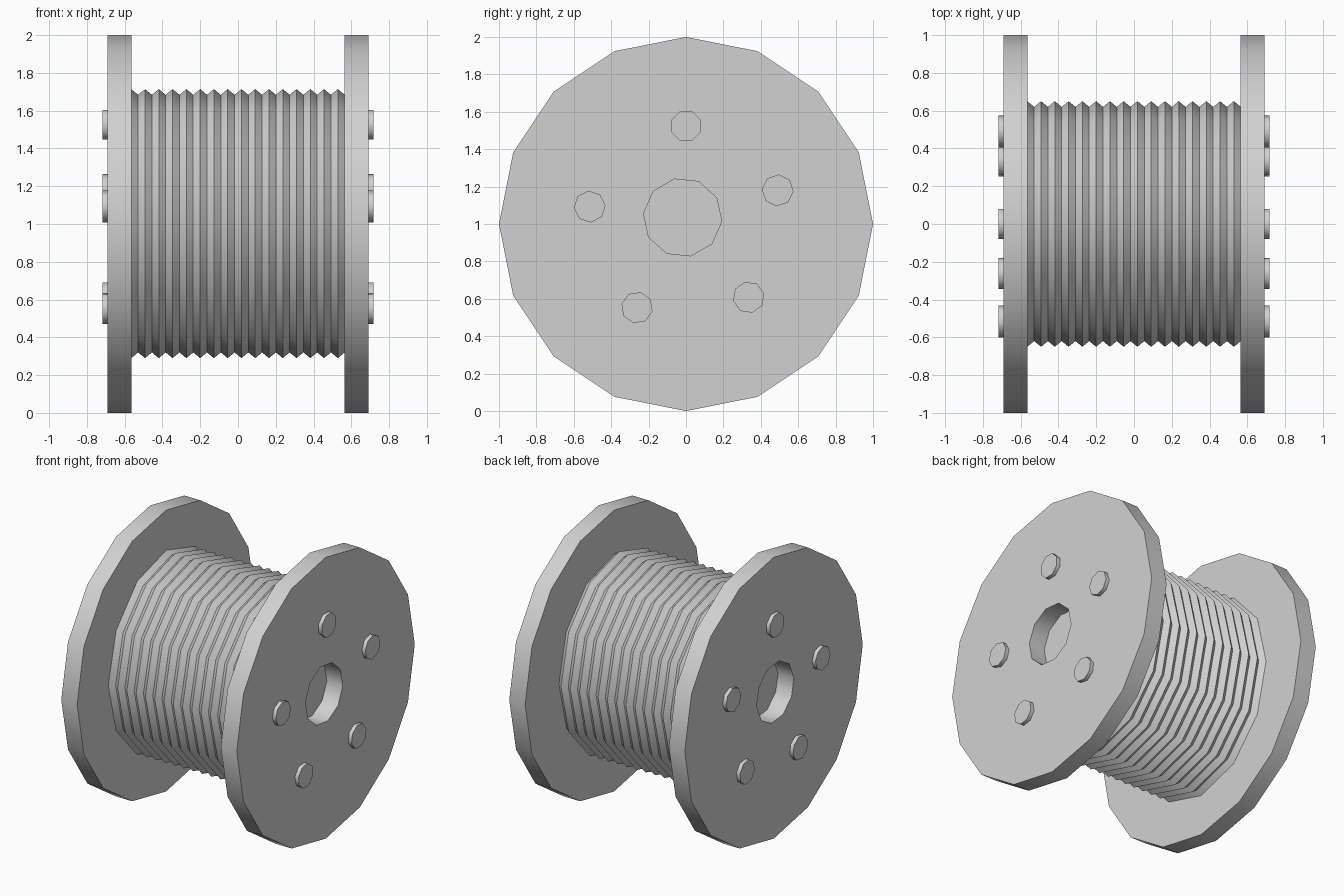
import bpy
import bmesh
from math import sin, cos, pi, radians

old = bpy.data.objects.get("Cube")
if old:
    bpy.data.objects.remove(old)

grey = bpy.data.materials.new("light grey")
grey.use_nodes = True
colour = (0.64, 0.64, 0.64, 1)
grey.diffuse_color = colour
grey.node_tree.nodes["Principled BSDF"].inputs["Base Color"].default_value = colour

INNER, OUTER, BOLT_END = 0.565, 0.69, 0.717


def ring(bm, x, cy, cz, ry, rz, sides, start=90):
    """Add a ring of vertices facing along x."""
    angles = [radians(start) + 2 * pi * i / sides for i in range(sides)]
    return [bm.verts.new((x, cy + ry * cos(a), cz + rz * sin(a))) for a in angles]


def bridge(bm, a, b):
    for i in range(len(a)):
        j = (i + 1) % len(a)
        bm.faces.new((a[i], a[j], b[j], b[i]))


def finish(bm, name):
    bmesh.ops.recalc_face_normals(bm, faces=bm.faces[:])
    mesh = bpy.data.meshes.new(name)
    bm.to_mesh(mesh)
    bm.free()
    mesh.materials.append(grey)
    obj = bpy.data.objects.new(name, mesh)
    bpy.context.collection.objects.link(obj)
    bpy.ops.object.select_all(action='DESELECT')
    obj.select_set(True)
    bpy.context.view_layer.objects.active = obj
    bpy.ops.object.shade_smooth_by_angle(angle=radians(50))


# Ribbed drum: starts on a crest at one end and finishes in a groove
bm = bmesh.new()
steps = 31
rings = []
for i in range(steps + 1):
    depth = 0.03 * (i % 2)
    x = -INNER + 2 * INNER * i / steps
    rings.append(ring(bm, x, 0, 1.002, 0.65 - depth, 0.712 - depth, 12))
for a, b in zip(rings, rings[1:]):
    bridge(bm, a, b)
bm.faces.new(rings[0])
bm.faces.new(rings[-1])
finish(bm, "ribbed_drum")

BOLTS = [(0, 1.525), (0.49, 1.18), (0.335, 0.608), (-0.262, 0.553), (-0.515, 1.093)]

for side, sign in (("left", 1), ("right", -1)):
    # Flange disc with an off-centre axle hole
    bm = bmesh.new()
    caps = []
    for x in (INNER, OUTER):
        rim = ring(bm, sign * x, 0, 1, 1, 1, 16)
        hole = ring(bm, sign * x, -0.018, 1.035, 0.21, 0.21, 10, 102)
        edges = [bm.edges.new((loop[i - 1], loop[i]))
                 for loop in (rim, hole) for i in range(len(loop))]
        bmesh.ops.triangle_fill(bm, edges=edges, use_beauty=True)
        caps.append((rim, hole))
    for a, b in zip(*caps):
        bridge(bm, a, b)
    finish(bm, side + "_flange")

    # Bolt heads spaced around the hole
    for n, (y, z) in enumerate(BOLTS):
        bm = bmesh.new()
        turn = 22.5 - 72 * n
        base = ring(bm, sign * (OUTER - 0.02), y, z, 0.085, 0.085, 8, turn)
        head = ring(bm, sign * BOLT_END, y, z, 0.085, 0.085, 8, turn)
        bridge(bm, base, head)
        bm.faces.new(base)
        bm.faces.new(head)
        finish(bm, f"{side}_bolt_{n + 1}")
